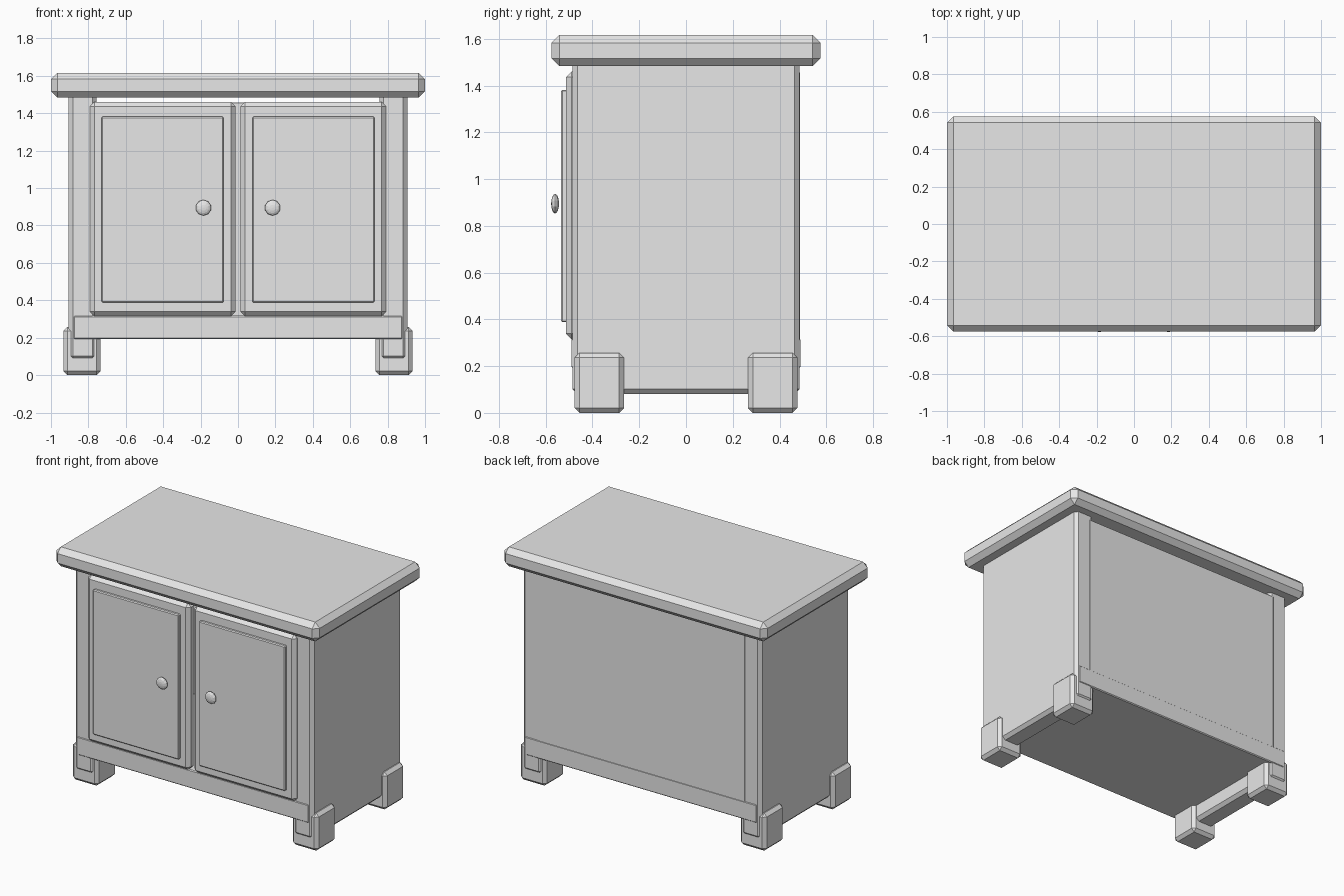
import bpy
import bmesh
import math
from mathutils import Matrix

cube = bpy.data.objects.get("Cube")
if cube:
    bpy.data.objects.remove(cube, do_unlink=True)

GREY = (0.8, 0.8, 0.8, 1.0)
grey = bpy.data.materials.new("plain_grey")
grey.use_nodes = True
grey.diffuse_color = GREY
grey.node_tree.nodes["Principled BSDF"].inputs["Base Color"].default_value = GREY


def finish(name, bm):
    mesh = bpy.data.meshes.new(name)
    bmesh.ops.recalc_face_normals(bm, faces=bm.faces)
    bm.to_mesh(mesh)
    bm.free()
    mesh.materials.append(grey)
    obj = bpy.data.objects.new(name, mesh)
    bpy.context.collection.objects.link(obj)
    return obj


def block(name, xs, ys, zs, chamfer):
    """Box between the given limits with all edges chamfered."""
    bm = bmesh.new()
    bmesh.ops.create_cube(bm, size=1)
    for v in bm.verts:
        v.co = [(lo + hi) / 2 + c * (hi - lo)
                for c, (lo, hi) in zip(v.co, (xs, ys, zs))]
    bmesh.ops.bevel(bm, geom=bm.edges[:], offset=chamfer, segments=1,
                    affect='EDGES', clamp_overlap=True)
    return finish(name, bm)


def knob(name, x):
    """Low-poly flattened ball facing the front."""
    bm = bmesh.new()
    bmesh.ops.create_uvsphere(bm, u_segments=10, v_segments=8, radius=0.042)
    bmesh.ops.transform(bm, verts=bm.verts, matrix=Matrix.Translation((x, -0.56, 0.895))
                        @ Matrix.Rotation(math.pi / 2, 4, 'X')
                        @ Matrix.Diagonal((1, 1, 0.4, 1)))
    return finish(name, bm)


def span(side, a, b):
    return sorted((side * a, side * b))


# Carcass
block("table_top", (-1, 1), (-0.576, 0.576), (1.483, 1.616), 0.034)
block("base_slab", (-0.88, 0.88), (-0.49, 0.49), (0.192, 0.318), 0.006)
block("back_panel", (-0.79, 0.79), (0.44, 0.488), (0.31, 1.458), 0.004)

# Sides, doors, knobs and feet, mirrored left and right
for label, s in (("left", 1), ("right", -1)):
    block(f"{label}_side_panel", span(s, 0.757, 0.905), (-0.486, 0.486), (0.08, 1.53), 0.022)
    block(f"{label}_door", span(s, 0.013, 0.792), (-0.514, -0.44), (0.315, 1.46), 0.024)
    block(f"{label}_door_panel", span(s, 0.077, 0.73), (-0.534, -0.49), (0.388, 1.382), 0.006)
    knob(f"{label}_door_knob", s * 0.185)
    for end, e in (("front", -1), ("back", 1)):
        block(f"{label}_{end}_foot", span(s, 0.735, 0.933), span(e, 0.265, 0.476),
              (0, 0.257), 0.021)
